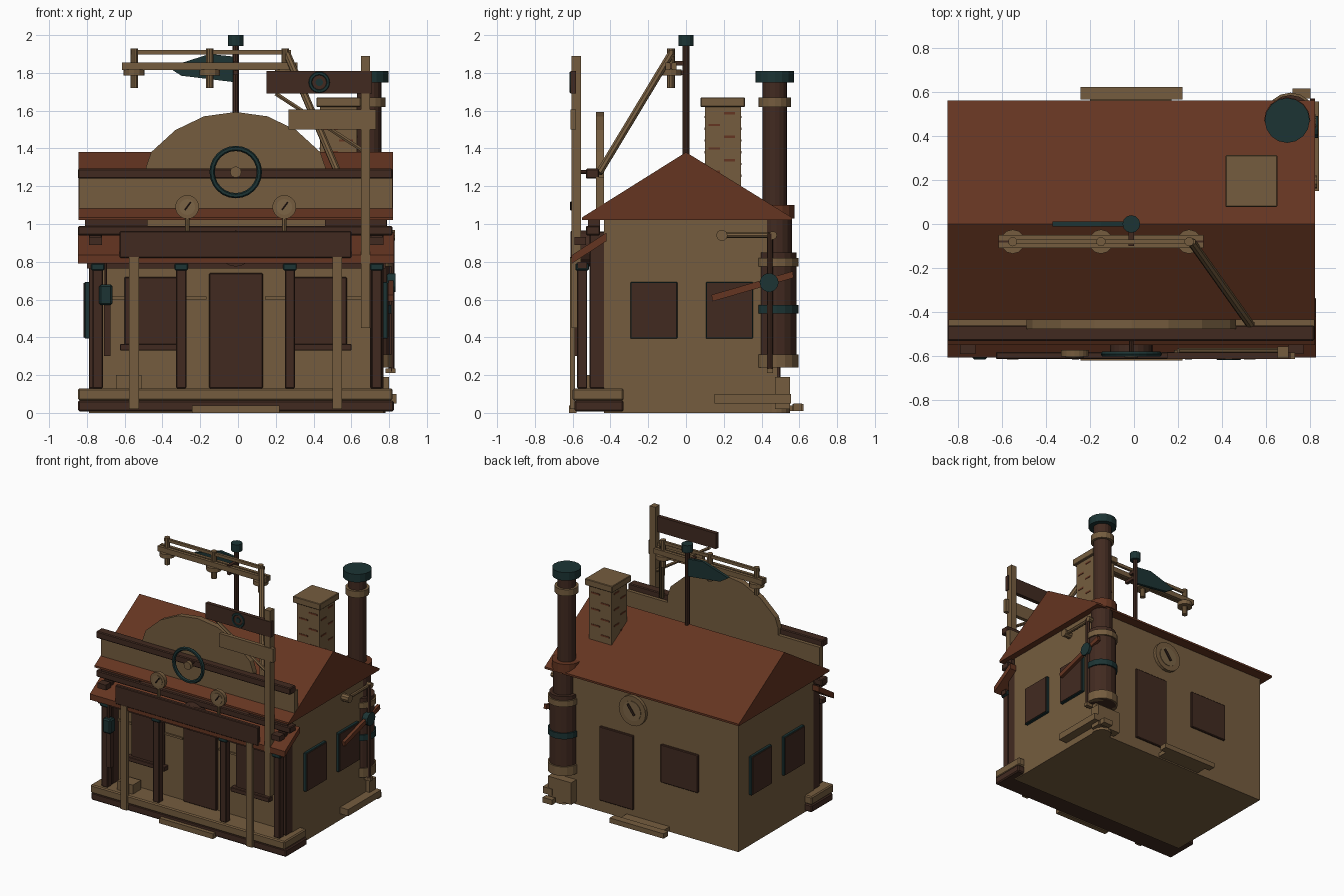
import bpy, bmesh, math
from mathutils import Vector

if "Cube" in bpy.data.objects:
    bpy.data.objects.remove(bpy.data.objects["Cube"])

def mat(name, r, g, b):
    m = bpy.data.materials.new(name)
    m.diffuse_color = (r, g, b, 1)
    m.use_nodes = True
    m.node_tree.nodes["Principled BSDF"].inputs["Base Color"].default_value = m.diffuse_color
    return m

TAN = mat("weathered_tan", .178, .108, .049)
BROWN = mat("dark_brown", .053, .023, .0145)
RED = mat("rust_red", .128, .035, .015)
TEAL = mat("dark_teal", .0115, .034, .034)
DIAL = mat("dial_cream", .20, .13, .062)
DARK = mat("needle_dark", .025, .013, .009)
CX = -0.012

def finish(bm, name, m):
    bmesh.ops.recalc_face_normals(bm, faces=bm.faces)
    me = bpy.data.meshes.new(name)
    bm.to_mesh(me)
    bm.free()
    me.materials.append(m)
    o = bpy.data.objects.new(name, me)
    bpy.context.collection.objects.link(o)
    return o

def box(name, x0, x1, y0, y1, z0, z1, m, bevel=0):
    bm = bmesh.new()
    bmesh.ops.create_cube(bm, size=1)
    for v in bm.verts:
        v.co = ((x0+x1)/2 + v.co.x*(x1-x0), (y0+y1)/2 + v.co.y*(y1-y0), (z0+z1)/2 + v.co.z*(z1-z0))
    if bevel:
        bmesh.ops.bevel(bm, geom=bm.edges[:], offset=bevel, segments=1, affect='EDGES')
    return finish(bm, name, m)

def rod(name, a, b, r, m, n=10):
    a, b = Vector(a), Vector(b)
    bm = bmesh.new()
    bmesh.ops.create_cone(bm, cap_ends=True, segments=n, radius1=r, radius2=r, depth=(b-a).length)
    q = Vector((0, 0, 1)).rotation_difference(b-a)
    for v in bm.verts:
        v.co = q @ v.co + (a+b)/2
    return finish(bm, name, m)

def prism(name, pts, axis, lo, hi, m):
    """Extrude a closed outline: axis x uses (y, z) points, axis y uses (x, z)."""
    bm = bmesh.new()
    put = (lambda p, t: (t, p[0], p[1])) if axis == 'x' else (lambda p, t: (p[0], t, p[1]))
    A = [bm.verts.new(put(p, lo)) for p in pts]
    B = [bm.verts.new(put(p, hi)) for p in pts]
    bm.faces.new(A)
    bm.faces.new(B)
    for i in range(len(pts)):
        j = (i+1) % len(pts)
        bm.faces.new((A[i], A[j], B[j], B[i]))
    return finish(bm, name, m)

def ring(name, c, R, r, m):
    bpy.ops.mesh.primitive_torus_add(location=c, rotation=(math.pi/2, 0, 0), major_radius=R, minor_radius=r,
                                     major_segments=24, minor_segments=6)
    o = bpy.context.object
    o.name = name
    o.data.materials.append(m)

# House body and gabled roof
BACK = .485
box("house_body", -.79, .77, -.435, BACK, 0, 1.04, TAN)
prism("gable_roof", [(-.55, 1.02), (.56, 1.02), (.56, 1.035), (0, 1.38), (-.55, 1.035)], 'x', -.845, .82, RED)

# Arched parapet with brown rail
half = [(.475, 1.30), (.448, 1.38), (.32, 1.497), (.168, 1.57)]
arch = [(CX-.83, 1.03), (CX+.83, 1.03), (CX+.83, 1.25), (CX+.475, 1.25)]
arch += [(CX+x, z) for x, z in half] + [(CX, 1.593)] + [(CX-x, z) for x, z in half[::-1]]
arch += [(CX-.475, 1.25), (CX-.83, 1.25)]
prism("arched_parapet", arch, 'y', -.476, -.434, TAN)
box("parapet_rail", -.847, .818, -.53, -.46, 1.24, 1.293, BROWN, .006)

# Hand wheel on the parapet
ring("hand_wheel", (CX, -.59, 1.275), .125, .014, TEAL)
rod("wheel_hub", (CX, -.605, 1.275), (CX, -.578, 1.275), .03, TAN, 12)
rod("wheel_axle", (CX, -.58, 1.275), (CX, -.52, 1.275), .01, BROWN, 8)

# Gauges on stems
def dial(name, x, y, z, r, s):
    rod(name+"_rim", (x, y, z), (x, y+s*.03, z), r, TAN, 20)
    rod(name+"_face", (x, y+s*.025, z), (x, y+s*.034, z), r*.66, DIAL, 20)
    rod(name+"_needle", (x-r*.2, y+s*.036, z-r*.25), (x+r*.3, y+s*.036, z+r*.42), r*.09, DARK, 6)

for x in (CX-.257, CX+.257):
    dial("gauge", x, -.572, 1.09, .063, -1)
    rod("gauge_stem", (x, -.585, .95), (x, -.585, 1.04), .012, TAN, 8)
dial("back_clock", .105, BACK-.005, .865, .115, 1)

# Porch: deck, roof, beams, columns
box("deck_base", -.847, .825, -.59, -.33, .008, .066, BROWN, .008)
box("deck_boards", -.847, .818, -.60, -.33, .066, .13, TAN, .008)
box("front_step", -.243, .22, -.62, -.58, 0, .04, TAN)
prism("porch_roof", [(-.42, .91), (-.42, .955), (-.605, .835), (-.605, .79)], 'x', -.847, .825, RED)
box("porch_beam", -.847, .818, -.53, -.455, .94, .99, BROWN, .006)
box("porch_header", -.80, .78, -.575, -.525, .765, .80, BROWN)
for x0, x1 in ((-.81, -.48), (.46, .785)):
    box("beam_block", x0, x1, -.52, -.455, .985, 1.035, BROWN)
for x in (-.742, -.30, .275, .735):
    box("porch_column", x-.027, x+.027, -.577, -.523, .13, .76, BROWN, .005)
    box("column_cap", x-.036, x+.036, -.586, -.514, .755, .79, TEAL, .005)
for x in (-.755, .735):
    box("corner_pilaster", x-.035, x+.035, -.51, -.43, .13, .96, BROWN, .005)
    box("roof_bracket", x-.035, x+.035, -.59, -.53, .89, .93, BROWN)

# Big front board on tan posts with round medallion behind
box("front_board", -.627, .60, -.612, -.58, .82, .963, BROWN, .005)
for x in (-.55, .525):
    box("board_post", x-.026, x+.026, -.615, -.588, .02, .825, TAN)
rod("medallion", (CX, -.585, .87), (CX, -.50, .87), .095, BROWN, 20)

# Front door and windows with sills
box("front_door", -.153, .132, -.455, -.43, .13, .74, BROWN, .005)
for x in (CX-.448, CX+.448):
    box("front_window", x-.14, x+.14, -.455, -.43, .36, .72, BROWN, .005)
    box("window_sill", x-.165, x+.165, -.48, -.43, .33, .365, BROWN, .004)
for s in (-1, 1):
    x0, x1 = sorted((CX+s*.155, CX+s*.72))
    box("wall_rail", x0, x1, -.446, -.43, .60, .615, TAN)

# Side windows with teal frames, back door and window
for y0, y1 in ((-.295, -.045), (.105, .355)):
    for x, s in ((-.79, -1), (.77, 1)):
        a, b = sorted((x-s*.01, x+s*.022))
        box("side_window_frame", a, b, y0, y1, .393, .693, TEAL, .004)
        a, b = sorted((x, x+s*.027))
        box("side_window_pane", a, b, y0+.006, y1-.006, .399, .687, BROWN)
box("back_door", .105, .395, BACK-.01, BACK+.015, .09, .665, BROWN, .005)
box("back_window", -.45, -.13, BACK-.01, BACK+.015, .37, .665, BROWN, .005)
box("back_step", -.243, .22, .565, .622, .01, .048, TAN)
box("back_step_support", -.20, .17, BACK-.01, .57, .01, .04, TAN)

# Lantern, its bracket and a crate on the deck
box("lantern", -.735, -.665, -.615, -.55, .57, .68, TEAL, .01)
rod("lantern_hanger", (-.70, -.582, .67), (-.70, -.582, .80), .008, BROWN, 6)
box("lantern_weight", -.71, -.675, -.595, -.56, .30, .57, BROWN)
box("deck_crate", -.645, -.51, -.56, -.46, .13, .20, TAN)

# Tall sign post with boards and brace
box("sign_post", .652, .70, -.607, -.555, .45, 1.89, TAN)
box("upper_sign", .15, .71, -.612, -.582, 1.69, 1.81, BROWN)
box("lower_sign", .267, .73, -.612, -.582, 1.50, 1.605, TAN)
rod("sign_brace", (.20, -.575, 1.69), (.675, -.575, 1.38), .012, TAN, 6)
ring("sign_ring", (.43, -.607, 1.75), .047, .012, TEAL)
rod("sign_hub", (.43, -.617, 1.75), (.43, -.59, 1.75), .02, TEAL, 10)

# Weather vane
rod("vane_pole", (CX, 0, 1.36), (CX, 0, 1.95), .018, BROWN, 10)
rod("vane_knob", (CX, 0, 1.942), (CX, 0, 2.0), .04, TEAL, 12)
prism("vane_blade", [(CX, 1.885), (-.15, 1.90), (-.37, 1.83), (-.30, 1.785), (CX, 1.75)], 'y', -.011, .011, TEAL)

# Rail assembly with insulators and long strut
for y in (-.097, -.063):
    box("lower_rail", -.615, .315, y-.012, y+.012, 1.815, 1.855, TAN)
box("rail_core", -.615, .315, -.087, -.073, 1.82, 1.85, BROWN)
box("upper_rail", -.57, .28, -.09, -.07, 1.897, 1.92, TAN)
for x in (-.55, -.15, .25):
    rod("insulator_disc", (x, -.08, 1.785), (x, -.08, 1.818), .055, TAN, 12)
    rod("insulator_pin", (x, -.08, 1.72), (x, -.08, 1.93), .021, TAN, 10)
for z in (1.80, 1.85):
    box("rail_arm", CX-.012, CX+.012, -.10, .01, z-.012, z+.012, BROWN)
rod("long_strut", (.26, -.08, 1.90), (.53, -.46, 1.27), .02, TAN, 8)

# Brick chimney with red brick patches
box("chimney", .435, .63, .10, .29, 1.15, 1.63, TAN)
box("chimney_cap", .415, .65, .077, .312, 1.62, 1.67, TAN, .004)
for i in range(6):
    z, o = 1.25 + i*.062, (i % 2)*.08
    box("brick", .455+o, .53+o, .097, .293, z, z+.012, RED)
    box("brick", .432, .633, .12+o, .18+o, z+.02, z+.032, RED)

# Stove pipe and boiler wrapped round the back right corner
def tube(name, z0, z1, r, m, c):
    rod(name, (c[0], c[1], z0), (c[0], c[1], z1), r, m, 16)
P, Q = (.695, .47), (.71, .48)
tube("stove_pipe", .8, 1.75, .066, BROWN, P)
tube("pipe_cap", 1.748, 1.81, .102, TEAL, P)
tube("upper_collar", 1.62, 1.67, .085, TAN, P)
tube("roof_collar", 1.03, 1.10, .105, RED, P)
tube("boiler", .24, .85, .105, BROWN, Q)
tube("boiler_neck", .84, 1.04, .08, BROWN, Q)
for z0, z1, m in ((.24, .31, TAN), (.775, .82, TAN), (.525, .57, TEAL)):
    tube("boiler_band", z0, z1, .116, m, Q)
tube("boiler_foot", 0, .10, .07, TAN, Q)
box("side_step", .76, .84, .15, .555, .05, .10, TAN)
box("boiler_plinth", .60, .80, .47, .55, .02, .19, TAN)
box("corner_block", .72, .80, .57, .615, .01, .05, TAN)

# Side piping with valve and red lever
rod("side_pipe", (.805, .19, .94), (.805, .46, .94), .014, TAN, 8)
rod("pipe_knob", (.765, .19, .94), (.83, .19, .94), .03, TAN, 10)
rod("pipe_elbow", (.79, .46, .94), (.825, .46, .94), .022, TAN, 10)
rod("drop_pipe", (.812, .445, .22), (.812, .445, .95), .016, BROWN, 8)
box("drop_pipe_foot", .78, .835, .43, .46, .21, .235, TAN)
rod("valve", (.79, .44, .69), (.835, .44, .69), .05, TEAL, 14)
prism("red_lever", [(.14, .59), (.57, .715), (.565, .75), (.135, .625)], 'x', .798, .822, RED)
